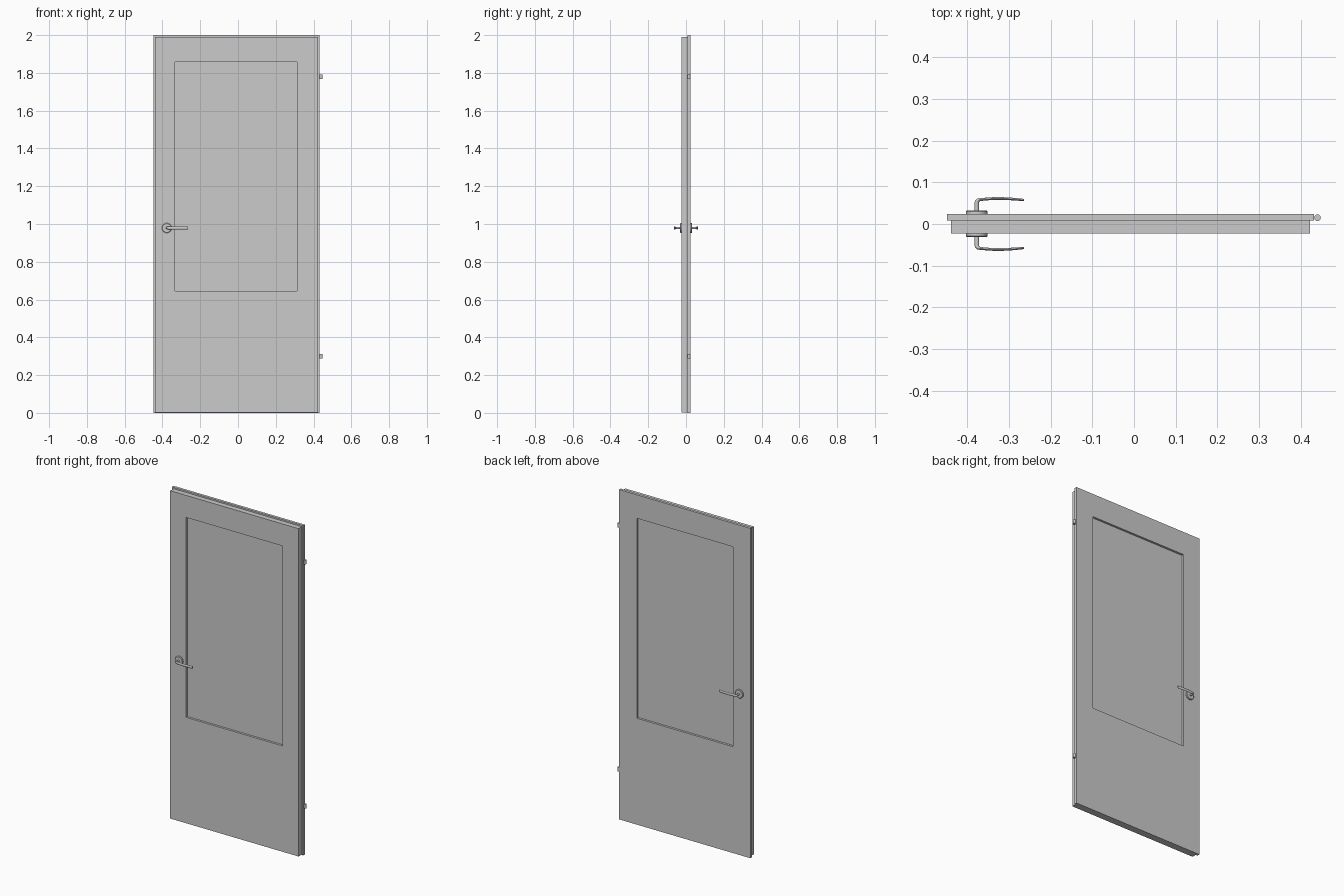
import bpy, bmesh
from math import cos, sin, pi, radians
from mathutils import Vector

if "Cube" in bpy.data.objects:
    bpy.data.objects.remove(bpy.data.objects["Cube"])

HX, HZ = -0.377, 0.979              # handle axis
FRONT, STEP, BACK = -0.023, 0.008, 0.024


def finish(bm, name, smooth=False):
    bmesh.ops.recalc_face_normals(bm, faces=bm.faces)
    mesh = bpy.data.meshes.new(name)
    bm.to_mesh(mesh)
    bm.free()
    ob = bpy.data.objects.new(name, mesh)
    bpy.context.collection.objects.link(ob)
    if smooth:
        bpy.ops.object.select_all(action='DESELECT')
        ob.select_set(True)
        bpy.context.view_layer.objects.active = ob
        bpy.ops.object.shade_smooth_by_angle(angle=radians(35))
    return ob


def loft(rings, name, closed=False, smooth=False):
    """Skin a list of point rings; cap the ends unless closed."""
    bm = bmesh.new()
    loops = [[bm.verts.new(p) for p in r] for r in rings]
    n = len(loops[0])
    pairs = list(zip(loops, loops[1:]))
    if closed:
        pairs.append((loops[-1], loops[0]))
    else:
        bm.faces.new(loops[0])
        bm.faces.new(loops[-1])
    for a, b in pairs:
        for i in range(n):
            j = (i + 1) % n
            bm.faces.new((a[i], a[j], b[j], b[i]))
    return finish(bm, name, smooth)


def rect(box, y):
    x0, x1, z0, z1 = box
    return [(x0, y, z0), (x1, y, z0), (x1, y, z1), (x0, y, z1)]


def circle_y(x, z, r, y, n=32):
    return [(x + r * cos(2 * pi * i / n), y, z + r * sin(2 * pi * i / n)) for i in range(n)]


# rebated door leaf with a window opening
inner = (-0.4385, 0.4225, 0.003, 1.991)
outer = (-0.448, 0.432, 0.0, 2.0)
opening = (-0.333, 0.313, 0.645, 1.857)
loft([rect(opening, FRONT), rect(inner, FRONT), rect(inner, STEP),
      rect(outer, STEP), rect(outer, BACK), rect(opening, BACK)], "door_leaf", closed=True)

# recessed panel in the opening
loft([rect(opening, -0.010), rect(opening, 0.011)], "window_panel")

# hinge barrels
for name, z in (("lower_hinge", 0.30), ("upper_hinge", 1.78)):
    loft([[(0.440 + 0.008 * cos(2 * pi * i / 16), 0.015 + 0.008 * sin(2 * pi * i / 16), h)
           for i in range(16)] for h in (z - 0.012, z + 0.012)], name, smooth=True)

# lever centre line: x offset, distance out, half thickness, half height
PATH = [(0, 0.022, 0.0055, 0.0055), (0, 0.050, 0.0055, 0.0055),
        (0.0005, 0.0535, 0.0053, 0.006), (0.0028, 0.0567, 0.0046, 0.0068),
        (0.007, 0.0583, 0.0036, 0.0075), (0.018, 0.0595, 0.0033, 0.008),
        (0.036, 0.0608, 0.0033, 0.008), (0.055, 0.0612, 0.0033, 0.008),
        (0.075, 0.0606, 0.0032, 0.008), (0.095, 0.0592, 0.003, 0.008),
        (0.113, 0.0574, 0.0028, 0.0078)]


def handle(side, s, face):
    # rose plate with a chamfered rim
    loft([circle_y(HX, HZ, r, face + s * d) for r, d in
          ((0.026, -0.003), (0.026, 0.006), (0.0235, 0.0085))], side + "_rose", smooth=True)
    # neck and curved lever swept as one piece
    rings = []
    for k, (x, d, t, h) in enumerate(PATH):
        a, b = PATH[max(k - 1, 0)], PATH[min(k + 1, len(PATH) - 1)]
        tan = Vector((b[0] - a[0], b[1] - a[1])).normalized()
        ring = []
        for i in range(16):
            c, w = t * cos(2 * pi * i / 16), h * sin(2 * pi * i / 16)
            ring.append((HX + x - tan.y * c, s * (d + tan.x * c), HZ + w))
        rings.append(ring)
    loft(rings, side + "_lever", smooth=True)


handle("front", -1, FRONT)
handle("back", 1, BACK)
